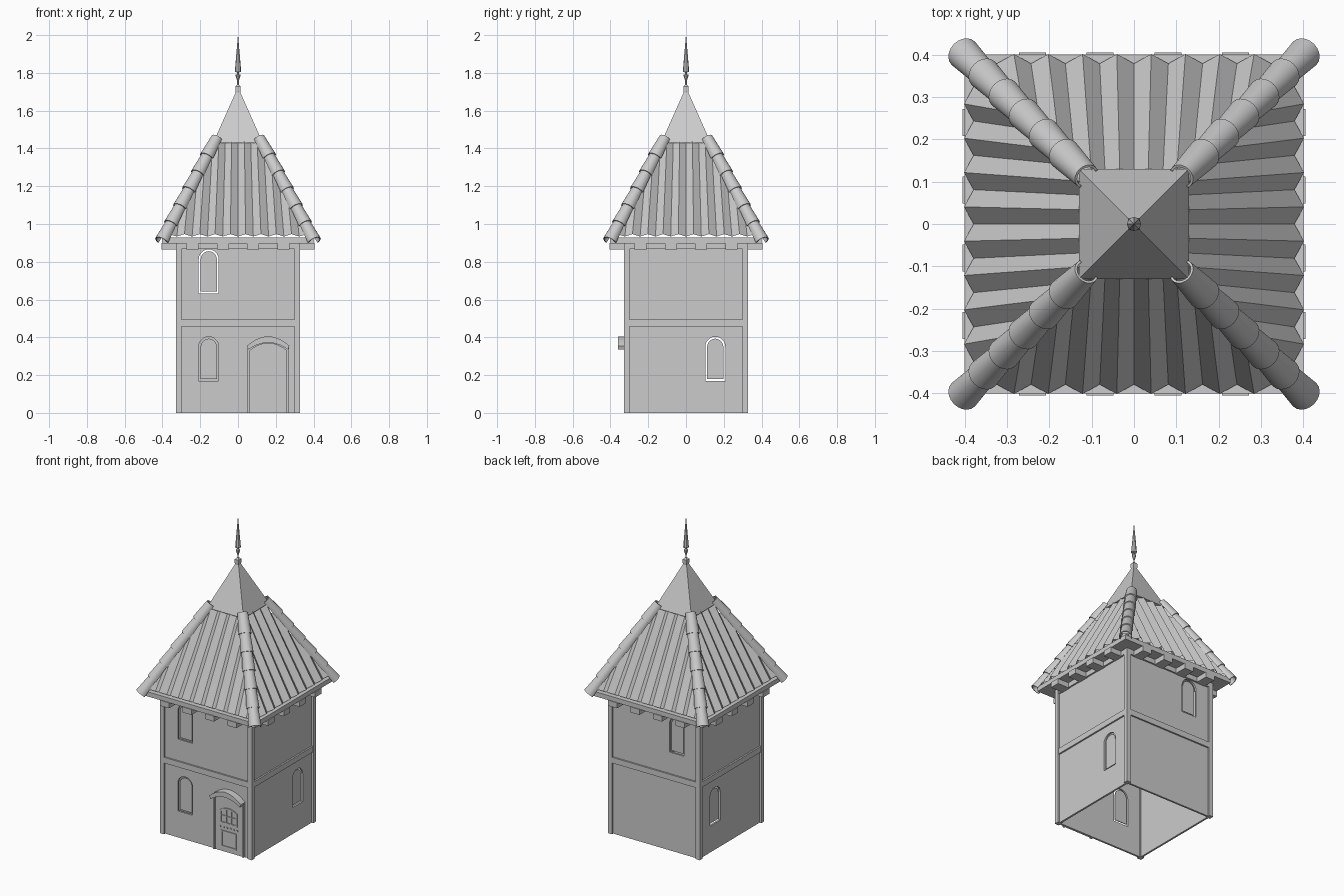
import bpy, bmesh, math
from mathutils import Matrix, Vector

cube = bpy.data.objects.get("Cube")
if cube:
    bpy.data.objects.remove(cube)

GREY = (0.6, 0.6, 0.6, 1)
stone = bpy.data.materials.new("plain grey")
stone.use_nodes = True
stone.diffuse_color = GREY
stone.node_tree.nodes["Principled BSDF"].inputs["Base Color"].default_value = GREY

WALL = 0.316   # distance of the wall face from the centre
POST = 0.328   # distance of the post face from the centre


def finish(name, bm, turn=0, recalc=True):
    """Turn the part by quarter turns and make it an object."""
    bm.transform(Matrix.Rotation(turn * math.pi / 2, 4, "Z"))
    if recalc:
        bmesh.ops.recalc_face_normals(bm, faces=bm.faces)
    mesh = bpy.data.meshes.new(name)
    bm.to_mesh(mesh)
    bm.free()
    mesh.materials.append(stone)
    ob = bpy.data.objects.new(name, mesh)
    bpy.context.collection.objects.link(ob)
    return ob


def prism(name, loops, front, back, turn=0):
    """Extrude (x, z) outlines, the later ones being holes, from front to back."""
    bm = bmesh.new()
    edges = []
    for loop in loops:
        vs = [bm.verts.new((x, -front, z)) for x, z in loop]
        edges += [bm.edges.new((vs[i - 1], vs[i])) for i in range(len(vs))]
    bmesh.ops.triangle_fill(bm, edges=edges, use_beauty=True)
    ext = bmesh.ops.extrude_face_region(bm, geom=bm.faces[:], use_keep_orig=True)
    moved = [g for g in ext["geom"] if isinstance(g, bmesh.types.BMVert)]
    bmesh.ops.translate(bm, verts=moved, vec=(0, front - back, 0))
    return finish(name, bm, turn)


def rect(x0, x1, z0, z1):
    return [(x0, z0), (x1, z0), (x1, z1), (x0, z1)]


def arched(cx, z0, z1, width, steps=10):
    """Upright outline with a round top."""
    r = width / 2
    top = [(cx + r * math.cos(math.pi * i / steps), z1 - r + r * math.sin(math.pi * i / steps))
           for i in range(steps + 1)]
    return [(cx - r, z0), (cx + r, z0)] + top


def bow(cx, half, z_end, z_peak, steps=10):
    """Shallow curve from left to right."""
    ts = [2 * i / steps - 1 for i in range(steps + 1)]
    return [(cx + half * t, z_end + (z_peak - z_end) * (1 - t * t)) for t in ts]


def lathe(name, profile, sides, start=0.0):
    bm = bmesh.new()
    rings = [[bm.verts.new((r * math.cos(start + 2 * math.pi * i / sides),
                            r * math.sin(start + 2 * math.pi * i / sides), z))
              for i in range(sides)] for r, z in profile]
    for a, b in zip(rings, rings[1:]):
        for i in range(sides):
            bm.faces.new((a[i - 1], a[i], b[i], b[i - 1]))
    bm.faces.new(rings[0])
    bm.faces.new(rings[-1])
    return finish(name, bm)


# Walls with open window gaps, and panes set inside them
H = 0.233
windows = {0: [(-0.155, 0.17), (-0.155, 0.633)], 1: [(0.155, 0.17)],
           2: [(0.155, 0.633)], 3: [(-0.155, 0.17)]}
sides = ["front", "left", "back", "right"]
for k, side in enumerate(sides):
    holes = [arched(x, z, z + H, 0.106) for x, z in windows[k]]
    prism(side + "_wall", [rect(-0.31, 0.31, 0, 0.9)] + holes, WALL, WALL - 0.012, k)
    for x, z in windows[k]:
        prism(side + "_window_pane", [arched(x, z + 0.01, z + H - 0.01, 0.086)],
              WALL - 0.007, WALL - 0.012, k)
    # Timber: corner post, middle beam and top beam
    prism(side + "_corner_post", [rect(0.298, POST, 0, 0.9)], POST, 0.298, k)
    prism(side + "_middle_beam", [rect(-0.3, 0.3, 0.458, 0.495)], POST - 0.002, WALL - 0.01, k)
    prism(side + "_top_beam", [rect(-0.3, 0.3, 0.867, 0.9)], POST - 0.002, WALL - 0.01, k)
    # Corbels under the eaves
    for i in range(4):
        x = -0.24 + 0.16 * i
        prism(side + "_corbel", [rect(x - 0.032, x + 0.032, 0.865, 0.9)], 0.405, 0.31, k)

# Door with frame, small window, panel and hood
D = 0.16
prism("door_leaf", [rect(0.06, 0.26, 0, 0.33) [:2] + bow(D, 0.1, 0.33, 0.37)[::-1]], 0.32, 0.312)
frame = [(0.05, 0)] + bow(D, 0.11, 0.345, 0.385) + [(0.27, 0), (0.257, 0)]
frame += bow(D, 0.097, 0.33, 0.368)[::-1] + [(0.063, 0)]
prism("door_frame", [frame], POST, 0.312)
prism("door_hood", [bow(D, 0.112, 0.355, 0.405) + bow(D, 0.105, 0.335, 0.372)[::-1]], 0.361, 0.312)
prism("door_window_frame",
      [[(0.098, 0.18), (0.222, 0.18)] + bow(D, 0.062, 0.265, 0.285)[::-1],
       [(0.108, 0.19), (0.212, 0.19)] + bow(D, 0.052, 0.258, 0.275)[::-1]], 0.326, 0.319)
for x in (0.142, 0.178):
    prism("door_window_bar", [rect(x - 0.003, x + 0.003, 0.188, 0.272)], 0.325, 0.319)
prism("door_window_rail", [rect(0.105, 0.215, 0.228, 0.234)], 0.325, 0.319)
prism("door_panel", [rect(0.105, 0.215, 0.03, 0.135), rect(0.113, 0.207, 0.038, 0.127)], 0.325, 0.319)
for i in range(6):
    x = 0.1 + 0.024 * i
    prism("door_stud", [rect(x - 0.004, x + 0.004, 0.153, 0.161)], 0.325, 0.319)

# Eaves slab closing the roof from below
prism("eaves_slab", [rect(-0.4, 0.4, 0.898, 0.928)], 0.4, -0.4)

# Folded roof slopes, cut along the hips
low, high = Vector((0, -0.39, 0.94)), Vector((0, -0.112, 1.44))
slope = (high - low).normalized()
out = Vector((0, -slope.z, slope.y))
for k, side in enumerate(sides):
    bm = bmesh.new()
    rows = []
    for i in range(-10, 11):
        shift = out * (0.013 if i % 2 else -0.013)
        x = Vector((0.0405 * i, 0, 0))
        rows.append((bm.verts.new(low + x + shift), bm.verts.new(high + x * 0.83 + shift)))
    for a, b in zip(rows, rows[1:]):
        bm.faces.new((a[0], b[0], b[1], a[1]))
    for sx in (1, -1):
        bmesh.ops.bisect_plane(bm, geom=bm.verts[:] + bm.edges[:] + bm.faces[:],
                               plane_co=(0, 0, 0), plane_no=(sx, 1, 0), clear_outer=True)
    finish(side + "_roof_slope", bm, k, recalc=False)

# Overlapping half-round tiles down each hip
TILES, ARC = 6, 12
top, foot = Vector((0.118, -0.118, 1.442)), Vector((0.403, -0.403, 0.908))
down = (foot - top).normalized()
across = Vector((1, 1, 0)).normalized()
up = across.cross(down)
if up.z < 0:
    up = -up
step = (foot - top).length / TILES
for k, side in enumerate(sides):
    bm = bmesh.new()
    for t in range(TILES):
        rings = []
        for dist, r in ((t * step - 0.015, 0.031), ((t + 1) * step, 0.039)):
            for rad in (r, r - 0.006):
                ring = []
                for j in range(ARC + 1):
                    a = math.pi * (1.2 * j / ARC - 0.1)
                    p = top + down * dist + (across * math.cos(a) + up * math.sin(a)) * rad
                    ring.append(bm.verts.new(p))
                rings.append(ring)
        o0, i0, o1, i1 = rings
        for a, b in ((o0, o1), (o1, i1), (i1, i0), (i0, o0)):
            for j in range(ARC):
                bm.faces.new((a[j], a[j + 1], b[j + 1], b[j]))
        for j in (0, ARC):
            bm.faces.new((o0[j], o1[j], i1[j], i0[j]))
    ob = finish(side + "_hip_tiles", bm, k)
    bpy.ops.object.select_all(action="DESELECT")
    ob.select_set(True)
    bpy.context.view_layer.objects.active = ob
    bpy.ops.object.shade_smooth_by_angle(angle=math.radians(35))

# Metal cap and spike
R2 = math.sqrt(2)
lathe("roof_cap", [(0.13 * R2, 1.428), (0.13 * R2, 1.433), (0.011 * R2, 1.7)], 4, math.pi / 4)
lathe("cap_block", [(0.01 * R2, 1.68), (0.014 * R2, 1.705), (0.014 * R2, 1.728), (0.008, 1.738)],
      4, math.pi / 4)
lathe("spike", [(0.004, 1.73), (0.004, 1.755), (0.013, 1.785), (0.013, 1.79), (0.005, 1.793),
                (0.005, 1.803), (0.017, 1.805), (0.0005, 2.0)], 8)
